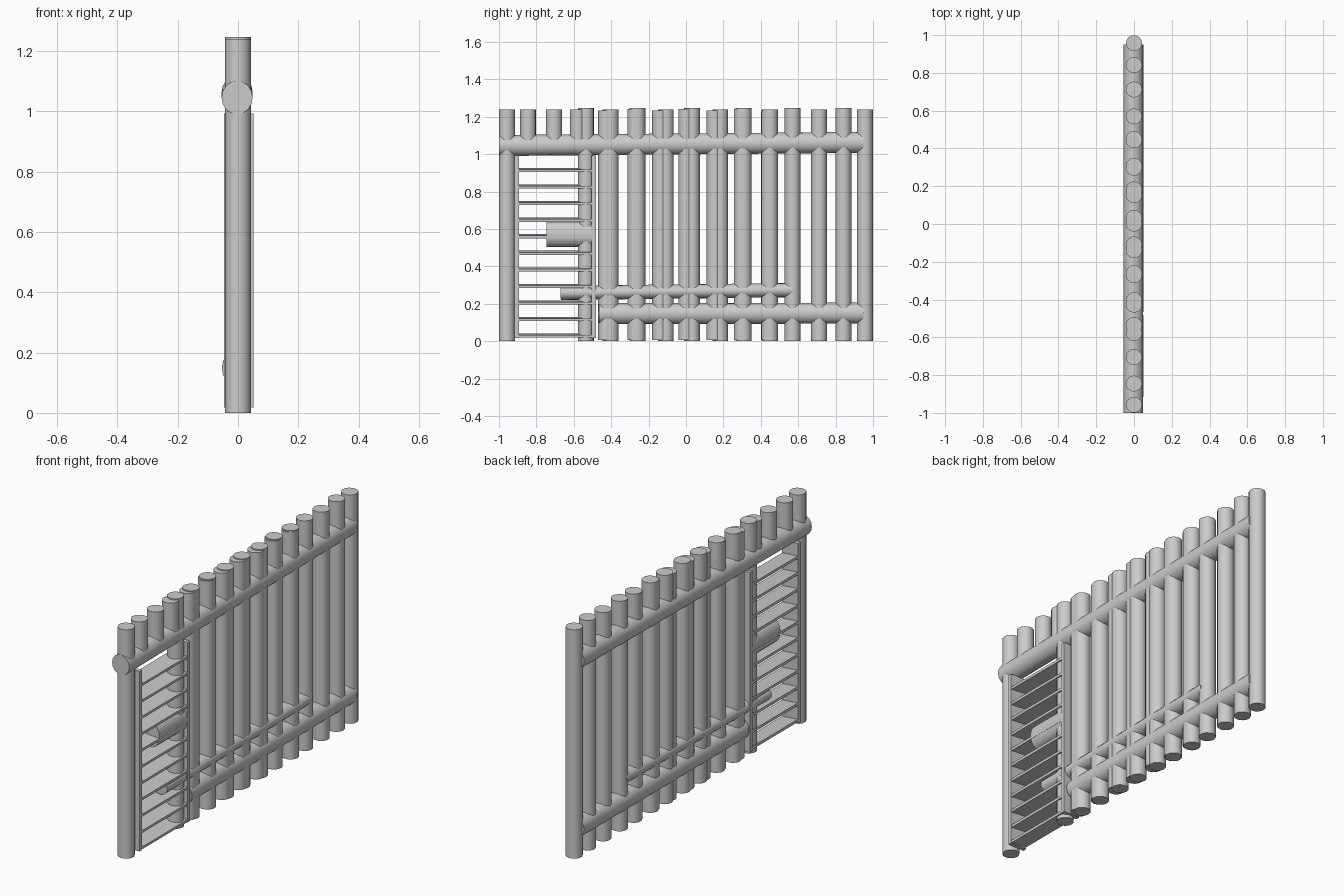
import bpy
import math
from mathutils import Vector

cube = bpy.data.objects.get("Cube")
if cube:
    bpy.data.objects.remove(cube, do_unlink=True)

grey = bpy.data.materials.new("plain grey")
grey.use_nodes = True
grey.diffuse_color = (0.6, 0.6, 0.6, 1)
grey.node_tree.nodes["Principled BSDF"].inputs["Base Color"].default_value = (0.6, 0.6, 0.6, 1)


def finish(name):
    ob = bpy.context.object
    ob.name = name
    ob.data.materials.append(grey)
    return ob


def log(name, start, end, radius, flat=1.0, sides=16):
    """Round log between two points; flat squeezes it across x."""
    a, b = Vector(start), Vector(end)
    bpy.ops.mesh.primitive_cylinder_add(vertices=sides, radius=radius, depth=(b - a).length)
    ob = finish(name)
    ob.location = (a + b) / 2
    ob.rotation_euler = (b - a).to_track_quat('Z', 'X').to_euler()
    bpy.ops.object.transform_apply()
    for v in ob.data.vertices:
        v.co.x = a.x + (v.co.x - a.x) * flat
    bpy.ops.object.shade_smooth_by_angle(angle=math.radians(40))
    return ob


def board(name, centre, size, tilt=0.0):
    bpy.ops.mesh.primitive_cube_add(size=1, location=centre)
    ob = finish(name)
    ob.scale = size
    ob.rotation_euler.y = tilt
    return ob


R = 0.0425

# Full-height posts; wide ones are two logs leaning into each other
posts = [(-0.957, 0), (-0.535, 0), (-0.415, 0.024), (-0.265, 0.01),
         (-0.123, 0.03), (0.017, 0.03), (0.168, 0.03), (0.303, 0.01),
         (0.447, 0.006), (0.57, 0), (0.712, 0), (0.842, 0), (0.957, 0)]
for i, (y, spread) in enumerate(posts):
    top = 1.24 + 0.007 * (i % 2)
    log("post", (0, y + spread / 2, 0), (0, y + spread / 2, top), R)
    if spread:
        log("post_twin", (0, y - spread / 2, 0.005), (0, y - spread / 2, top - 0.006), R)

# Short stubs above the doorway
for y in (-0.845, -0.705, -0.578):
    log("stub_post", (0, y, 1.03), (0, y, 1.24), R)

# Horizontal rails
log("top_rail", (-0.003, -1.0, 1.046), (-0.003, 0.95, 1.063), 0.056, 0.92)
log("bottom_rail", (-0.002, -0.465, 0.147), (-0.002, 0.95, 0.15), 0.056, 0.92)
log("thin_rail", (0.0, -0.67, 0.258), (0.0, 0.57, 0.273), 0.038, 1.2)

# Slatted door: stiles, slats and latch block
for y in (-0.905, -0.493):
    board("door_stile", (0.002, y, 0.505), (0.098, 0.022, 0.975))
for i in range(11):
    board("door_slat", (0.002, -0.70, 0.03 + i * 0.0885), (0.095, 0.39, 0.014), math.radians(5))
log("latch_block", (0.003, -0.745, 0.572), (0.003, -0.485, 0.572), 0.068, 0.7)
